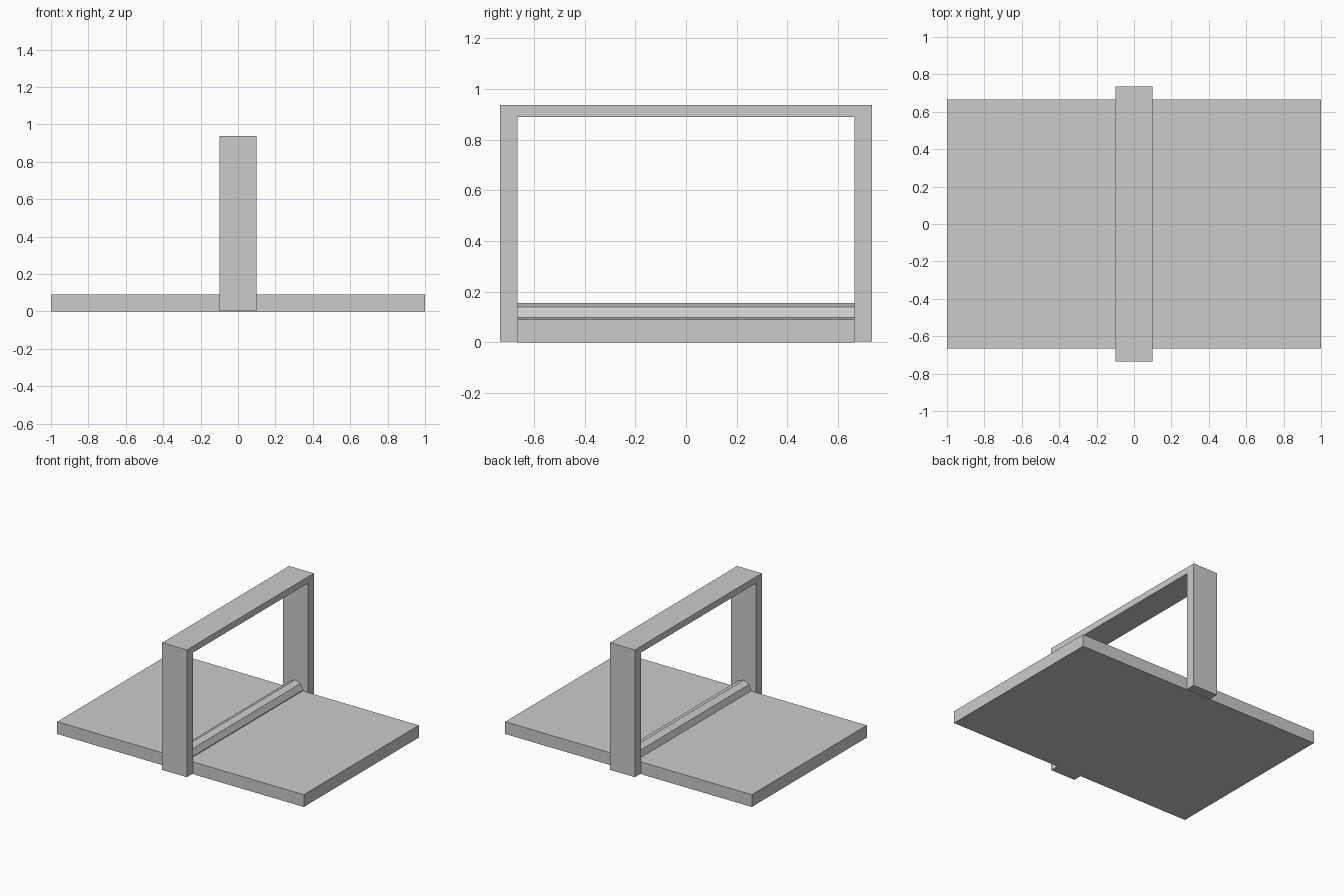
import bpy
import bmesh
from math import cos, sin, radians, tau

cube = bpy.data.objects.get("Cube")
if cube:
    bpy.data.objects.remove(cube, do_unlink=True)

grey = bpy.data.materials.new("plain grey")
grey.use_nodes = True
colour = (0.6, 0.6, 0.6, 1)
grey.diffuse_color = colour
grey.node_tree.nodes["Principled BSDF"].inputs["Base Color"].default_value = colour


def extrude_profile(name, points, direction):
    """Fill a flat outline and push it along a direction to make a solid."""
    bm = bmesh.new()
    face = bm.faces.new([bm.verts.new(p) for p in points])
    result = bmesh.ops.extrude_face_region(bm, geom=[face], use_keep_orig=True)
    moved = [g for g in result["geom"] if isinstance(g, bmesh.types.BMVert)]
    bmesh.ops.translate(bm, verts=moved, vec=direction)
    bmesh.ops.recalc_face_normals(bm, faces=bm.faces)
    mesh = bpy.data.meshes.new(name)
    bm.to_mesh(mesh)
    bm.free()
    mesh.materials.append(grey)
    obj = bpy.data.objects.new(name, mesh)
    bpy.context.collection.objects.link(obj)
    return obj


half_depth = 0.666
base_top = 0.09

# Flat base slab
extrude_profile(
    "base",
    [(-1, -half_depth, 0), (1, -half_depth, 0), (1, half_depth, 0), (-1, half_depth, 0)],
    (0, 0, base_top))

# Arch: two posts joined by a crossbar, in one outline
outer, foot, top, underside = 0.735, 0.004, 0.937, 0.89
half_outline = [(half_depth, underside), (half_depth, foot), (outer, foot), (outer, top)]
outline = half_outline + [(-y, z) for y, z in reversed(half_outline)]
extrude_profile("arch", [(-0.1, y, z) for y, z in outline], (0.2, 0, 0))

# Eight-sided rod, half sunk into the base
radius, centre, turn = 0.061, 0.094, radians(3.7)
ring = [(radius * cos(turn + i * tau / 8), -half_depth, centre + radius * sin(turn + i * tau / 8))
        for i in range(8)]
extrude_profile("rod", ring, (0, 2 * half_depth, 0))
